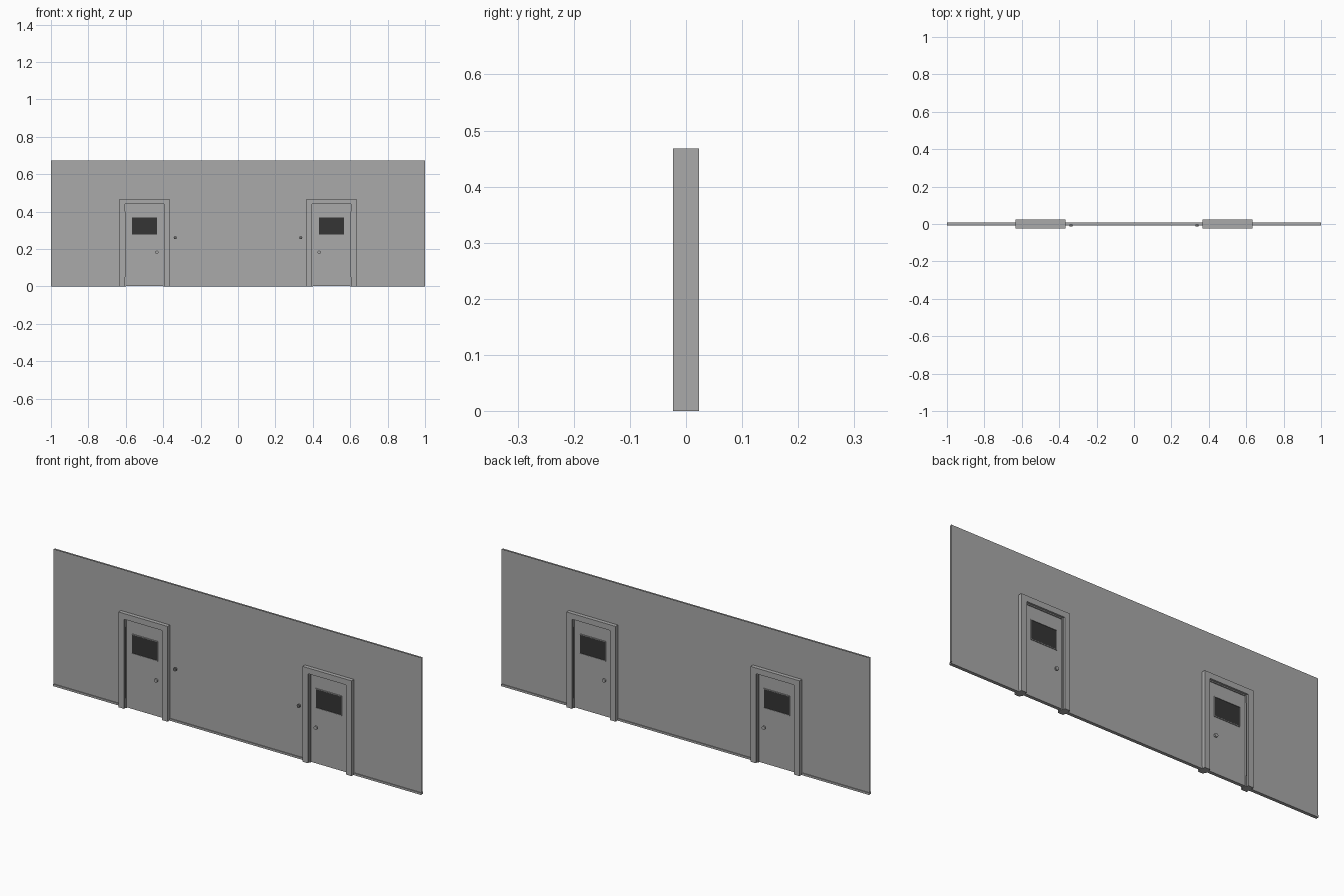
import bpy, bmesh
from math import radians

old = bpy.data.objects.get("Cube")
if old:
    bpy.data.objects.remove(old)


def material(name, v):
    m = bpy.data.materials.new(name)
    m.use_nodes = True
    m.diffuse_color = (v, v, v, 1)
    m.node_tree.nodes["Principled BSDF"].inputs["Base Color"].default_value = (v, v, v, 1)
    return m


GREY = material("light grey", 0.4)
DARK = material("dark glass", 0.035)
MID = material("dark grey metal", 0.15)


def box(name, x0, x1, y0, y1, z0, z1, mat=GREY, skip=()):
    """Box between limits; faces whose normal runs along a skipped axis are left open."""
    bm = bmesh.new()
    bmesh.ops.create_cube(bm, size=1)
    bm.normal_update()
    gone = [f for f in bm.faces if any(abs(f.normal["xyz".index(a)]) > 0.5 for a in skip)]
    bmesh.ops.delete(bm, geom=gone, context='FACES_ONLY')
    lo, hi = (min(x0, x1), y0, z0), (max(x0, x1), y1, z1)
    for v in bm.verts:
        v.co = [lo[i] if v.co[i] < 0 else hi[i] for i in range(3)]
    return finish(name, bm, mat)


def finish(name, bm, mat):
    me = bpy.data.meshes.new(name)
    bm.to_mesh(me)
    bm.free()
    me.materials.append(mat)
    ob = bpy.data.objects.new(name, me)
    bpy.context.collection.objects.link(ob)
    return ob


def prism(name, outline, y0, y1, mat=GREY):
    """Front outline in x, z pushed through the wall."""
    bm = bmesh.new()
    face = bm.faces.new([bm.verts.new((x, y0, z)) for x, z in outline])
    top = bmesh.ops.extrude_face_region(bm, geom=[face])["geom"]
    for v in top:
        if isinstance(v, bmesh.types.BMVert):
            v.co.y = y1
    bmesh.ops.recalc_face_normals(bm, faces=bm.faces)
    return finish(name, bm, mat)


def arch(name, x_in, x_out, z_in, z_out, y0, y1, side, cx):
    pts = [(-x_out, 0), (-x_out, z_out), (x_out, z_out), (x_out, 0),
           (x_in, 0), (x_in, z_in), (-x_in, z_in), (-x_in, 0)]
    return prism(name, [(side * (cx + x), z) for x, z in pts], y0, y1)


def disc(name, x, y, z, r, depth, mat):
    bpy.ops.mesh.primitive_cylinder_add(vertices=16, radius=r, depth=depth,
                                        location=(x, y, z), rotation=(radians(90), 0, 0))
    ob = bpy.context.object
    ob.name = name
    ob.data.materials.append(mat)
    bpy.ops.object.shade_smooth_by_angle(angle=radians(40))


TOP, CX = 0.672, 0.5
OUT, IN = 0.133, 0.104          # half widths of the frame
WALL, BASE, FRAME, DOOR = 0.004, 0.008, 0.023, 0.008

# Wall sheets and the low skirting track between the doors
spans = [("right", -1, -CX - IN - .01), ("middle", -CX + IN + .01, CX - IN - .01), ("left", CX + IN + .01, 1)]
for n, a, b in spans:
    box("wall_" + n, a, b, -WALL, WALL, 0, TOP, skip="xz")
    box("skirting_" + n, a, b, -BASE, BASE, 0, 0.01, skip="x")
for n, s in (("right", -1), ("left", 1)):
    box("wall_over_door_" + n, s * (CX - IN - .01), s * (CX + IN + .01), -WALL, WALL, 0.45, TOP, skip="xz")

    # Door frame with a stepped reveal
    arch("door_frame_" + n, IN, OUT, 0.44, 0.468, -FRAME, FRAME, s, CX)
    arch("door_stop_" + n, IN - .005, IN + .005, 0.435, 0.445, -0.013, 0.013, s, CX)

    # Door leaf
    box("door_" + n, s * (CX - IN), s * (CX + IN), -DOOR, DOOR, 0.003, 0.44)
    box("hinge_strip_" + n, s * (CX + IN - .005), s * (CX + IN), -0.016, 0.016, 0.05, 0.40, MID)
    for side, d in (("front", -1), ("back", 1)):
        ys = sorted((d * DOOR, d * (DOOR + .002)))
        box(f"window_{side}_{n}", s * (CX - .068), s * (CX + .068), *ys, 0.278, 0.369, DARK)
        # Window trim
        ys = sorted((d * DOOR, d * (DOOR + .004)))
        for e in (-1, 1):
            x = CX + e * .0695
            z = 0.3235 + e * .047
            box(f"window_side_trim_{side}_{n}", s * (x - .0015), s * (x + .0015), *ys, 0.275, 0.372)
            box(f"window_rail_{side}_{n}", s * (CX - .071), s * (CX + .071), *ys, z - .0015, z + .0015)
        # Knob on the latch side
        disc(f"knob_stem_{side}_{n}", s * (CX - .066), d * 0.011, 0.182, .005, .008, GREY)
        disc(f"knob_{side}_{n}", s * (CX - .066), d * 0.017, 0.182, .009, .006, GREY)

    # Wall button beside the door
    disc("wall_button_" + n, s * 0.336, -0.008, 0.26, .008, .010, MID)
